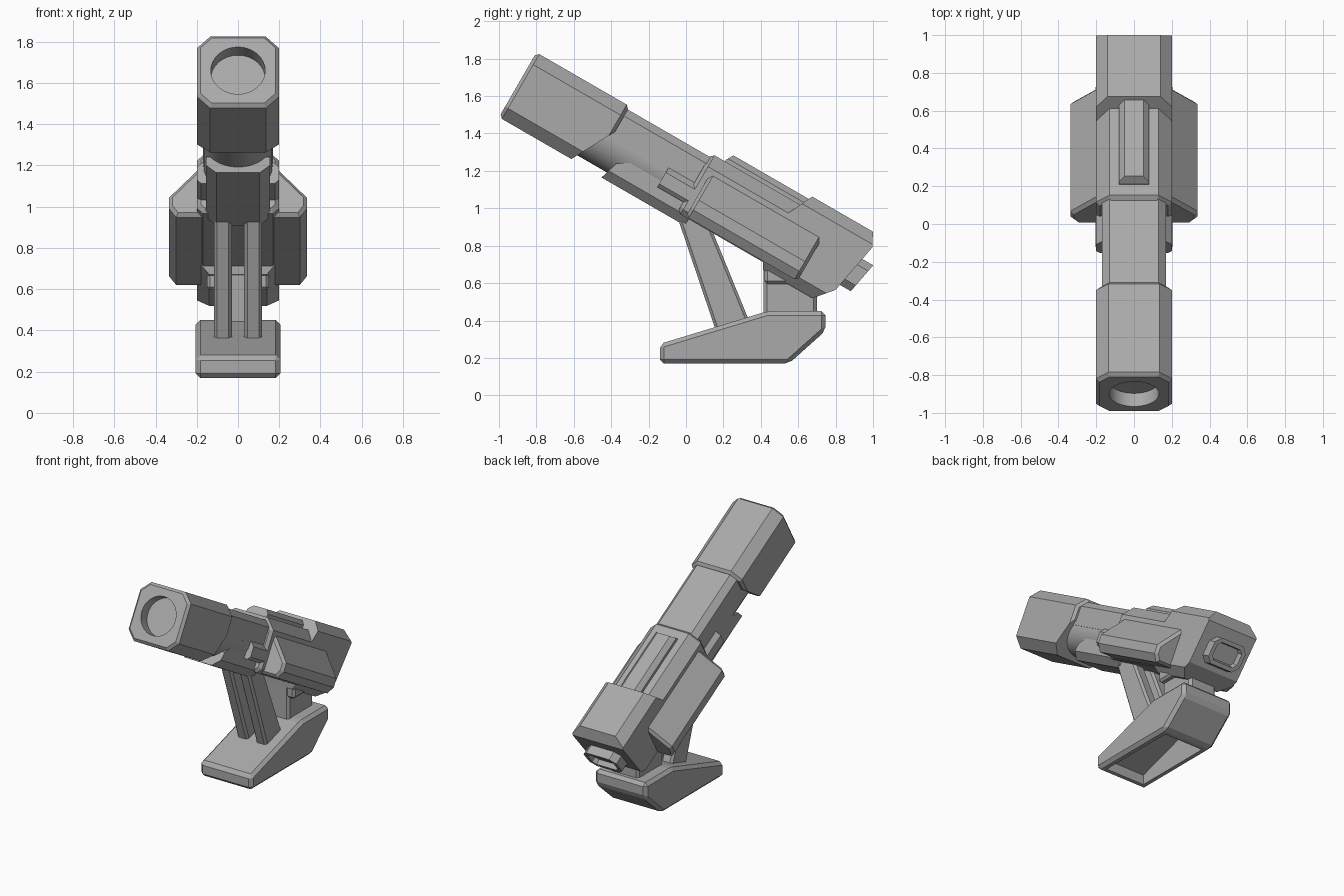
import bpy
import bmesh
import math
from mathutils import Vector

cube = bpy.data.objects.get("Cube")
if cube:
    bpy.data.objects.remove(cube, do_unlink=True)

GREY = bpy.data.materials.new("plain_grey")
GREY.use_nodes = True
GREY.diffuse_color = (0.4, 0.4, 0.4, 1)
GREY.node_tree.nodes["Principled BSDF"].inputs["Base Color"].default_value = (0.4, 0.4, 0.4, 1)


def finish(name, bm, tilted):
    """Turn a bmesh into an object; tilted parts lie along the raised gun axis."""
    bmesh.ops.recalc_face_normals(bm, faces=bm.faces)
    mesh = bpy.data.meshes.new(name)
    bm.to_mesh(mesh)
    bm.free()
    obj = bpy.data.objects.new(name, mesh)
    bpy.context.collection.objects.link(obj)
    mesh.materials.append(GREY)
    if tilted:
        obj.location = (0, -0.9, 1.66)
        obj.rotation_euler.x = math.radians(-30)
    return obj


def extrude(points, offset):
    """Solid made by sweeping a closed outline along an offset."""
    bm = bmesh.new()
    face = bm.faces.new([bm.verts.new(p) for p in points])
    moved = bmesh.ops.extrude_face_region(bm, geom=[face], use_keep_orig=True)["geom"]
    verts = [g for g in moved if isinstance(g, bmesh.types.BMVert)]
    bmesh.ops.translate(bm, verts=verts, vec=offset)
    bmesh.ops.recalc_face_normals(bm, faces=bm.faces)
    return bm


def octagon(half, low, high, top, bottom):
    """Outline across the gun with chamfered top and bottom corners."""
    right = [(half - bottom, low), (half, low + bottom), (half, high - top), (half - top, high)]
    outline = right + [(-x, z) for x, z in reversed(right)]
    return [p for i, p in enumerate(outline) if p != outline[i - 1]]


def gun_solid(outline, start, end, cuts=(), bevel=0):
    """Prism along the gun; each cut is (along, height, normal along, normal up)."""
    bm = extrude([(x, start, z) for x, z in outline], (0, end - start, 0))
    if bevel:
        caps = [f for f in bm.faces if abs(f.normal.y) > 0.99]
        edges = list({e for f in caps for e in f.edges})
        bmesh.ops.bevel(bm, geom=edges, offset=bevel, segments=1, affect="EDGES")
    for along, height, n_along, n_up in cuts:
        bmesh.ops.bisect_plane(bm, geom=bm.verts[:] + bm.edges[:] + bm.faces[:],
                               plane_co=(0, along, height),
                               plane_no=Vector((0, n_along, n_up)).normalized(),
                               clear_outer=True)
        bmesh.ops.holes_fill(bm, edges=[e for e in bm.edges if e.is_boundary])
    return bm


def gun_part(name, *args, **kw):
    return finish(name, gun_solid(*args, **kw), True)


def side_part(name, profile, left, right, bevel=0):
    """Side profile (y, z) extruded across x, with an even edge bevel."""
    bm = extrude([(left, y, z) for y, z in profile], (right - left, 0, 0))
    if bevel:
        edges = [e for e in bm.edges if e.calc_face_angle(0) > math.radians(15)]
        bmesh.ops.bevel(bm, geom=edges, offset=bevel, segments=1, affect="EDGES")
    return finish(name, bm, False)


def circle(radius, count=32):
    return [(radius * math.cos(math.tau * i / count), radius * math.sin(math.tau * i / count))
            for i in range(count)]


def select_only(obj):
    bpy.ops.object.select_all(action="DESELECT")
    obj.select_set(True)
    bpy.context.view_layer.objects.active = obj


def carve(obj, cutter):
    mod = obj.modifiers.new("carve", "BOOLEAN")
    mod.operation = "DIFFERENCE"
    mod.solver = "EXACT"
    mod.object = cutter
    cutter.hide_render = True
    bpy.context.view_layer.update()
    select_only(obj)
    bpy.ops.object.modifier_apply(modifier=mod.name)
    bpy.data.objects.remove(cutter, do_unlink=True)


def smooth(obj):
    select_only(obj)
    bpy.ops.object.shade_smooth_by_angle(angle=math.radians(25))


# Muzzle block with a shallow round bore and an undercut rear
muzzle = gun_part("muzzle_block", octagon(0.2, -0.2, 0.2, 0.065, 0.065), 0, 0.576,
                  cuts=[(0.553, 0, 0.194, -0.103)], bevel=0.018)
carve(muzzle, gun_part("bore_cutter", circle(0.132), -0.1, 0.08))
smooth(muzzle)

# Round barrel and the flat-sided cover above it
smooth(gun_part("barrel", circle(0.167), 0.3, 1.2))
gun_part("barrel_cover", octagon(0.17, 0.01, 0.18, 0.04, 0), 0.5, 1.15)

# Cradle under the barrel, sloped at its front
gun_part("barrel_cradle", octagon(0.155, -0.205, -0.06, 0, 0.05), 0.6, 1.15,
         cuts=[(0.634, -0.21, -0.11, 0.033), (0.667, -0.1, -0.04, 0.063)])
gun_part("cradle_cheeks", octagon(0.2, -0.1, 0.02, 0.03, 0.02), 0.92, 1.2)

# Receiver, side pods and top rib
gun_part("receiver", octagon(0.2, -0.165, 0.2, 0.07, 0.03), 1.08, 1.75, bevel=0.02)
pod_right = [(0.3, -0.16), (0.335, -0.11), (0.335, -0.05), (0.2, 0.1)]
gun_part("side_pods", pod_right + [(-x, z) for x, z in reversed(pod_right)],
         1.13, 1.82, bevel=0.018)
gun_part("top_rib", octagon(0.08, 0.15, 0.25, 0.03, 0), 1.165, 1.7,
         cuts=[(1.165, 0.21, -0.04, 0.023)])

# Rear housing with sloped front, back and corners
gun_part("rear_housing", octagon(0.2, -0.2, 0.27, 0.06, 0.06), 1.55, 2.15,
         cuts=[(1.6, 0.14, -0.13, 0.063), (2.077, 0.196, 0.296, -0.057),
               (2.04, 0.265, 0.069, 0.037), (2.02, -0.1, 0.1, -0.085),
               (1.63, -0.2, -0.1, -0.06)])

# Rear port: a raised ring with a recessed centre
bm = gun_solid(octagon(0.13, -0.065, 0.115, 0.04, 0.04), 1.95, 2.2,
               cuts=[(2.126, 0.1, 0.296, -0.057)])
bm.normal_update()
face = max(bm.faces, key=lambda f: f.calc_center_median().y)
bmesh.ops.inset_region(bm, faces=[face], thickness=0.03, depth=0)
bmesh.ops.inset_region(bm, faces=[face], thickness=0.008, depth=-0.035)
finish("rear_port", bm, True)

# Foot, hollow underneath
foot = side_part("foot", [(-0.14, 0.17), (0.55, 0.17), (0.746, 0.345), (0.746, 0.45),
                          (0.436, 0.45), (-0.14, 0.275)], -0.205, 0.205, bevel=0.022)
carve(foot, side_part("foot_cutter", [(-0.09, 0.1), (0.5, 0.1), (0.5, 0.38),
                                      (0.42, 0.4), (-0.09, 0.24)], -0.155, 0.155))

# Rear post and the bracket that holds the housing
side_part("rear_post", [(0.415, 0.4), (0.7, 0.4), (0.7, 0.62), (0.415, 0.75)],
          -0.11, 0.11, bevel=0.018)
side_part("post_bracket", [(0.42, 0.595), (0.6, 0.595), (0.6, 0.69), (0.42, 0.69)],
          -0.15, 0.15, bevel=0.015)

# Pair of slanted front struts
for side, name in ((1, "left_strut"), (-1, "right_strut")):
    inner, outer = sorted((side * 0.03, side * 0.117))
    side_part(name, [(-0.065, 1.01), (0.1, 0.98), (0.345, 0.38), (0.165, 0.33)],
              inner, outer, bevel=0.015)
